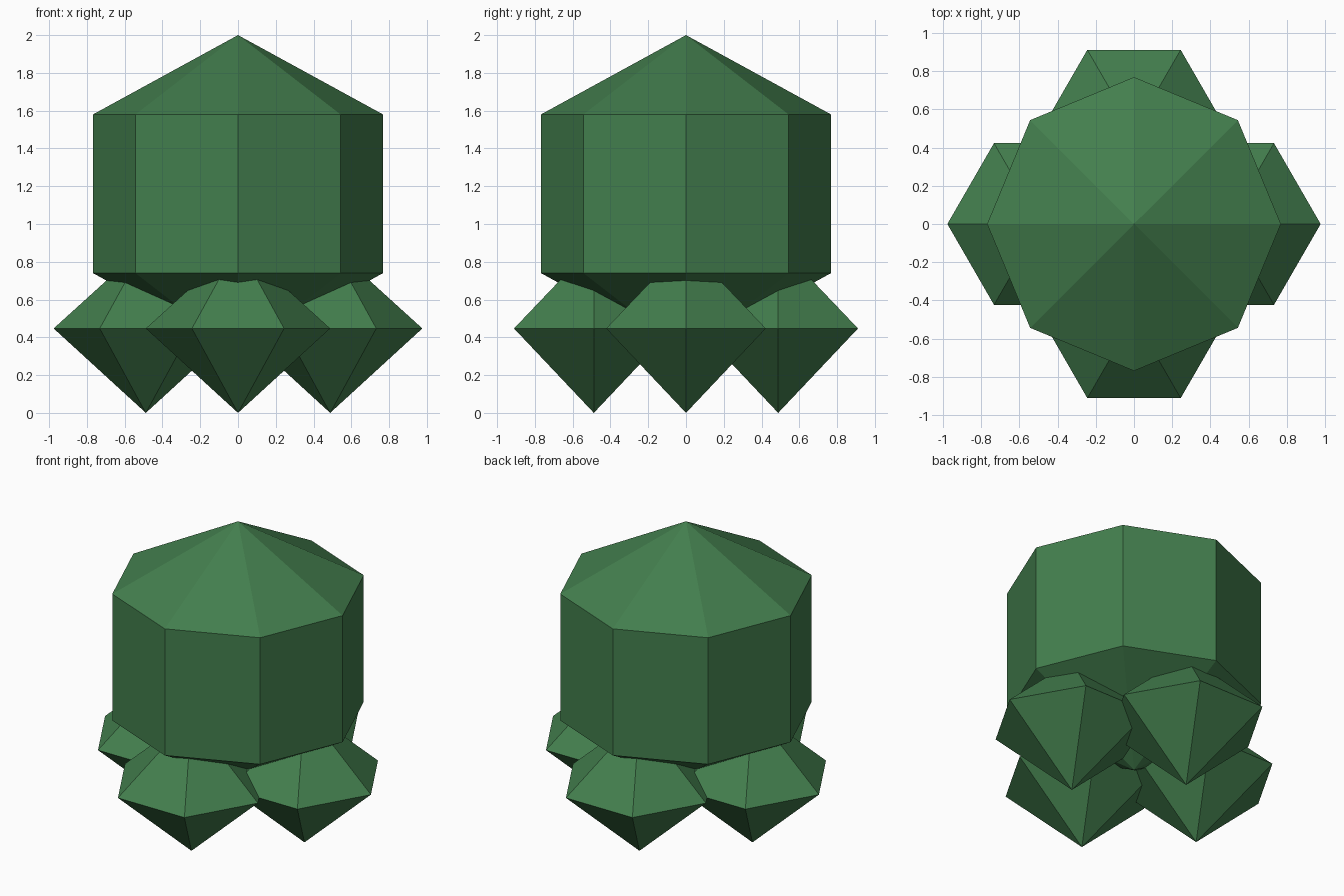
import bpy
import math

default = bpy.data.objects.get("Cube")
if default:
    bpy.data.objects.remove(default, do_unlink=True)

GREEN = (0.056, 0.21, 0.075, 1.0)
green = bpy.data.materials.new("leaf_green")
green.use_nodes = True
green.diffuse_color = GREEN
green.node_tree.nodes["Principled BSDF"].inputs["Base Color"].default_value = GREEN


def pointed_prism(name, sides, radius, rings, bottom, top, centre=(0, 0)):
    """Faceted solid: rings of equal radius closed by a point at each end."""
    verts = [(0, 0, bottom), (0, 0, top)]
    for z in rings:
        for i in range(sides):
            a = math.tau * i / sides
            verts.append((radius * math.cos(a), radius * math.sin(a), z))
    last = 2 + sides * (len(rings) - 1)
    faces = []
    for i in range(sides):
        j = (i + 1) % sides
        faces.append((0, 2 + j, 2 + i))
        faces.append((1, last + i, last + j))
        for k in range(len(rings) - 1):
            low = 2 + sides * k
            faces.append((low + i, low + j, low + sides + j, low + sides + i))
    mesh = bpy.data.meshes.new(name)
    mesh.from_pydata(verts, [], faces)
    mesh.materials.append(green)
    obj = bpy.data.objects.new(name, mesh)
    obj.location = (*centre, 0)
    bpy.context.collection.objects.link(obj)
    return obj


# Eight-sided body with a pointed roof and a matching pointed underside
pointed_prism("body", 8, 0.768, (0.74, 1.58), 0.32, 2.0)

# Four six-sided gem feet, one on each side
FOOT = 0.488
for name, x, y in (("left_foot", 1, 0), ("right_foot", -1, 0),
                   ("front_foot", 0, -1), ("back_foot", 0, 1)):
    pointed_prism(name, 6, FOOT, (0.447,), 0.0, 0.89, (x * FOOT, y * FOOT))
